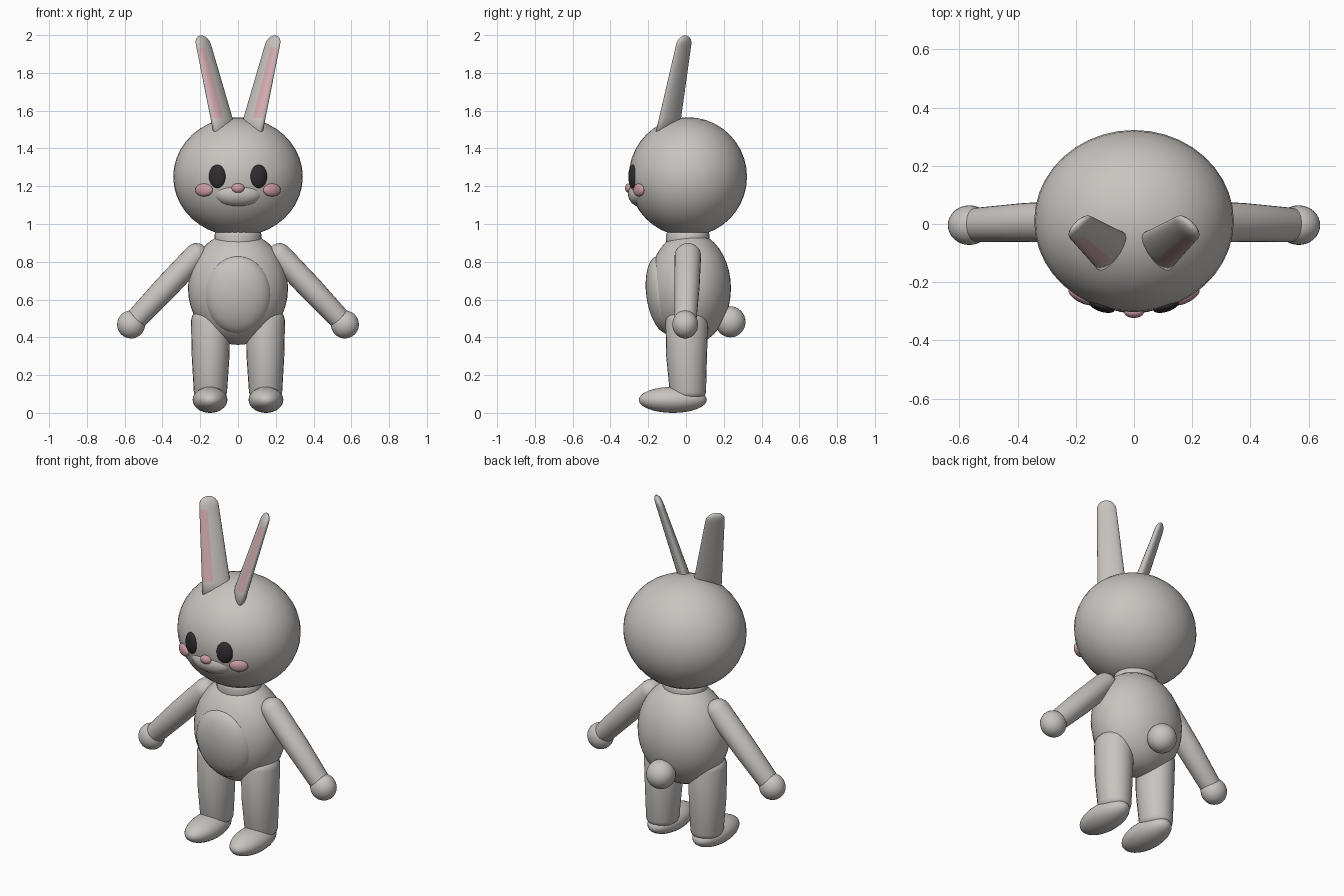
import bpy, bmesh, math
from mathutils import Vector

if "Cube" in bpy.data.objects:
    bpy.data.objects.remove(bpy.data.objects["Cube"])


def material(name, rgb):
    m = bpy.data.materials.new(name)
    m.diffuse_color = (*rgb, 1)
    m.use_nodes = True
    m.node_tree.nodes["Principled BSDF"].inputs["Base Color"].default_value = m.diffuse_color
    return m


FUR = material("grey_fur", (0.58, 0.555, 0.53))
PINK = material("rose_pink", (0.60, 0.33, 0.37))
EAR_PINK = material("soft_ear_pink", (0.66, 0.41, 0.44))
BLACK = material("eye_black", (0.03, 0.026, 0.03))


def finish(bm, name, mats):
    bmesh.ops.recalc_face_normals(bm, faces=bm.faces)
    for f in bm.faces:
        f.smooth = True
    me = bpy.data.meshes.new(name)
    bm.to_mesh(me)
    bm.free()
    for m in mats:
        me.materials.append(m)
    ob = bpy.data.objects.new(name, me)
    bpy.context.collection.objects.link(ob)
    return ob


def ball(name, loc, radii, mat=FUR, rot=(0, 0, 0), seg=32):
    bm = bmesh.new()
    bmesh.ops.create_uvsphere(bm, u_segments=seg, v_segments=seg // 2, radius=1)
    bmesh.ops.scale(bm, vec=radii, verts=bm.verts)
    ob = finish(bm, name, [mat])
    ob.location, ob.rotation_euler = loc, rot
    return ob


def limb(name, rings, u, v, domes=(0, 0), mats=(FUR,), rule=None, n=24):
    """Loft ellipses (centre, a, b) spanned by u, v; domes = rounded end heights."""
    rings = [(Vector(c), a, b) for c, a, b in rings]
    first, last = rings[0], rings[-1]
    d0 = (first[0] - rings[1][0]).normalized()
    d1 = (last[0] - rings[-2][0]).normalized()

    def dome(r, d, h):
        steps = [math.radians(t) for t in (20, 40, 60, 78)]
        return [(r[0] + d * h * math.sin(t), r[1] * math.cos(t), r[2] * math.cos(t)) for t in steps]

    full = list(rings)
    if domes[0]:
        full = dome(first, d0, domes[0])[::-1] + full
    if domes[1]:
        full += dome(last, d1, domes[1])
    u, v = Vector(u).normalized(), Vector(v).normalized()
    bm = bmesh.new()
    loops = []
    for c, a, b in full:
        angles = [2 * math.pi * i / n for i in range(n)]
        loops.append([bm.verts.new(c + u * a * math.cos(t) + v * b * math.sin(t)) for t in angles])
    for l0, l1 in zip(loops, loops[1:]):
        for i in range(n):
            f = bm.faces.new((l0[i], l0[(i + 1) % n], l1[(i + 1) % n], l1[i]))
            if rule:
                f.material_index = rule(i, f.calc_center_median())
    bm.faces.new(loops[0])
    bm.faces.new(loops[-1])
    return finish(bm, name, mats)


X, Y = (1, 0, 0), (0, 1, 0)

# Head, neck, torso and tail
ball("head", (0, 0.01, 1.25), (0.343, 0.313, 0.315), seg=40)
limb("neck", [((0, 0.01, 0.87), 0.115, 0.108), ((0, 0.01, 0.895), 0.125, 0.115),
              ((0, 0.01, 0.94), 0.125, 0.115), ((0, 0.01, 0.97), 0.115, 0.108)], X, Y)
ball("body", (0, 0.02, 0.66), (0.265, 0.218, 0.30), seg=40)
ball("belly", (0, -0.122, 0.625), (0.177, 0.088, 0.208), rot=(math.radians(8), 0, 0))
ball("tail", (0, 0.235, 0.482), (0.08, 0.08, 0.082))

# Muzzle and nose
ball("muzzle", (0, -0.237, 1.16), (0.13, 0.07, 0.07))
ball("nose", (0, -0.303, 1.19), (0.034, 0.02, 0.025), PINK, seg=24)

for s, side in ((-1, "left"), (1, "right")):
    # Eyes and cheeks, turned to follow the head
    ball(side + "_eye", (s * 0.11, -0.282, 1.252), (0.046, 0.02, 0.062), BLACK,
         (0, 0, s * math.radians(18)), 24)
    ball(side + "_cheek", (s * 0.18, -0.25, 1.18), (0.051, 0.02, 0.034), PINK,
         (0, 0, s * math.radians(28)), 24)

    # Flattened ears turned inward, with a pink strip on the front curve
    def strip(i, c):
        return 1 if 1 <= i <= 4 and 1.56 < c.z < 1.94 else 0

    root, tip = Vector((s * 0.06, -0.105, 1.45)), Vector((s * 0.183, -0.012, 1.95))
    steps = [0, 0.22, 0.4, 0.6, 0.8, 0.97, 1]
    limb(side + "_ear", [(root.lerp(tip, t), 0.083 - 0.03 * t, 0.036 - 0.014 * t) for t in steps],
         (s, -1, 0), (-s, -1, 0), (0, 0.05), (FUR, EAR_PINK), strip)

    # Arms and hands
    limb(side + "_arm", [((s * 0.22, 0.01, 0.835), 0.07, 0.064),
                         ((s * 0.38, 0.005, 0.665), 0.067, 0.065),
                         ((s * 0.55, -0.003, 0.485), 0.058, 0.057)],
         Y, (s * 0.73, 0, 0.69), (0.064, 0.03))
    ball(side + "_hand", (s * 0.566, -0.004, 0.468), (0.074, 0.068, 0.074))

    # Legs and feet
    limb(side + "_leg", [((s * 0.145, 0.005, 0.49), 0.104, 0.113),
                         ((s * 0.145, 0.003, 0.30), 0.1, 0.108),
                         ((s * 0.146, 0.01, 0.11), 0.088, 0.096)], X, Y, (0.07, 0.05))
    ball(side + "_foot", (s * 0.148, -0.07, 0.069), (0.092, 0.18, 0.069))
